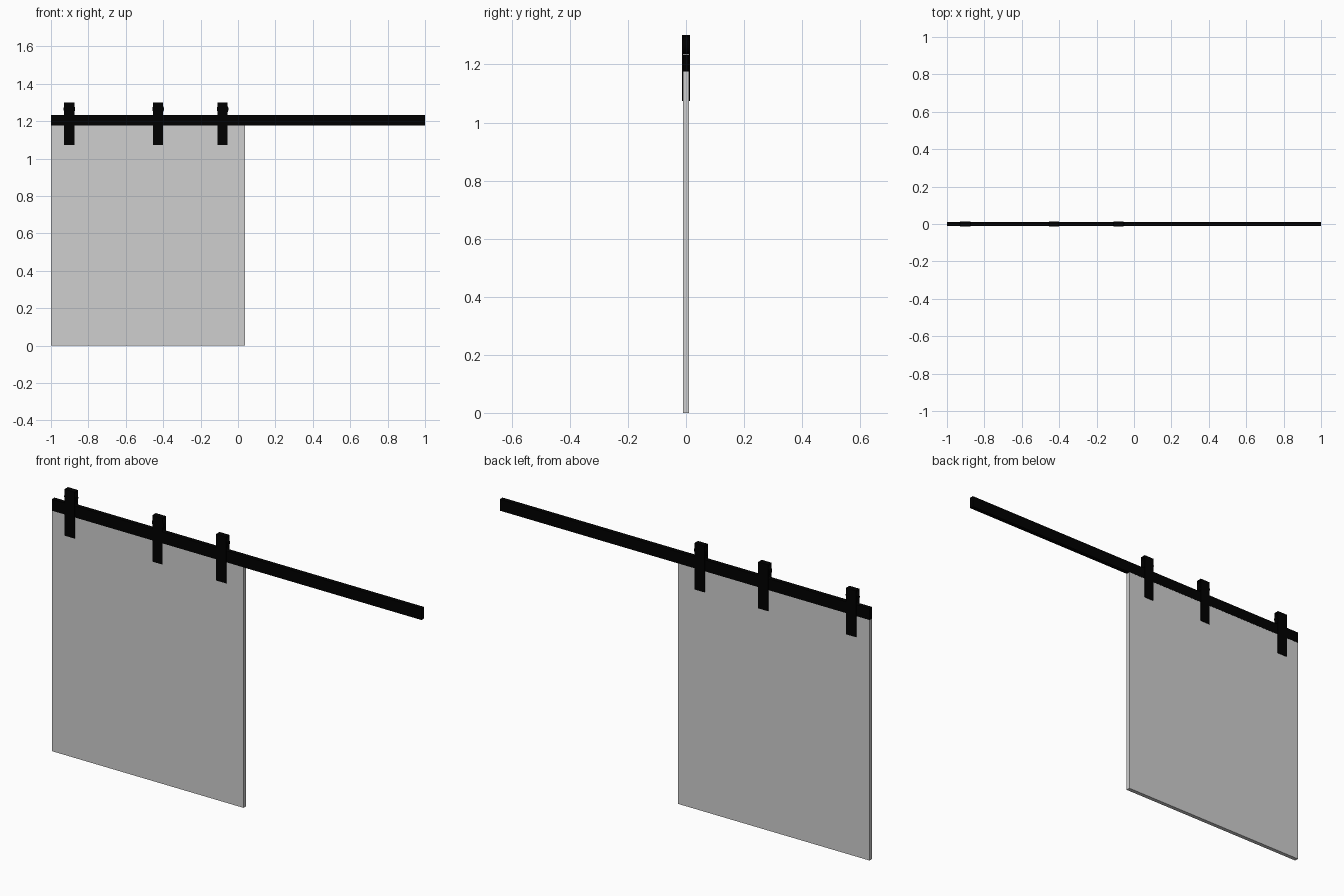
import bpy, math

if "Cube" in bpy.data.objects:
    bpy.data.objects.remove(bpy.data.objects["Cube"])


def material(name, color):
    m = bpy.data.materials.new(name)
    m.diffuse_color = color
    m.use_nodes = True
    m.node_tree.nodes["Principled BSDF"].inputs["Base Color"].default_value = m.diffuse_color
    return m


black = material("black metal", (0.0, 0.0, 0.0, 1.0))
glass = material("grey glass", (0.62, 0.62, 0.62, 1.0))


def box(name, x0, x1, y0, y1, z0, z1, mat):
    bpy.ops.mesh.primitive_cube_add(
        size=1, location=((x0 + x1) / 2, (y0 + y1) / 2, (z0 + z1) / 2))
    o = bpy.context.object
    o.name = name
    o.scale = (x1 - x0, y1 - y0, z1 - z0)
    bpy.ops.object.transform_apply(location=False, rotation=False, scale=True)
    o.data.materials.append(mat)
    return o


# Sliding glass panel and the rail above it
box("glass_panel", -1, 0.037, -0.01, 0.01, 0, 1.176, glass)
box("rail", -1, 1, -0.0105, 0.0105, 1.176, 1.232, black)

# Roller hangers: strap on both sides, folded over a wheel that rides the rail
W, Y_IN, Y_OUT, BOTTOM, TOP = 0.027, 0.0105, 0.0135, 1.074, 1.301
for i, x in enumerate((-0.902, -0.427, -0.082), 1):
    box(f"hanger_strap_front_{i}", x - W, x + W, -Y_OUT, -Y_IN, BOTTOM, TOP, black)
    box(f"hanger_strap_back_{i}", x - W, x + W, Y_IN, Y_OUT, BOTTOM, TOP, black)
    box(f"hanger_cap_{i}", x - W, x + W, -Y_IN, Y_IN, 1.296, TOP, black)
    bpy.ops.mesh.primitive_cylinder_add(
        vertices=24, radius=0.031, depth=2 * Y_IN,
        location=(x, 0, 1.265), rotation=(math.pi / 2, 0, 0))
    wheel = bpy.context.object
    wheel.name = f"wheel_{i}"
    wheel.data.materials.append(black)
    bpy.ops.object.shade_smooth_by_angle()
